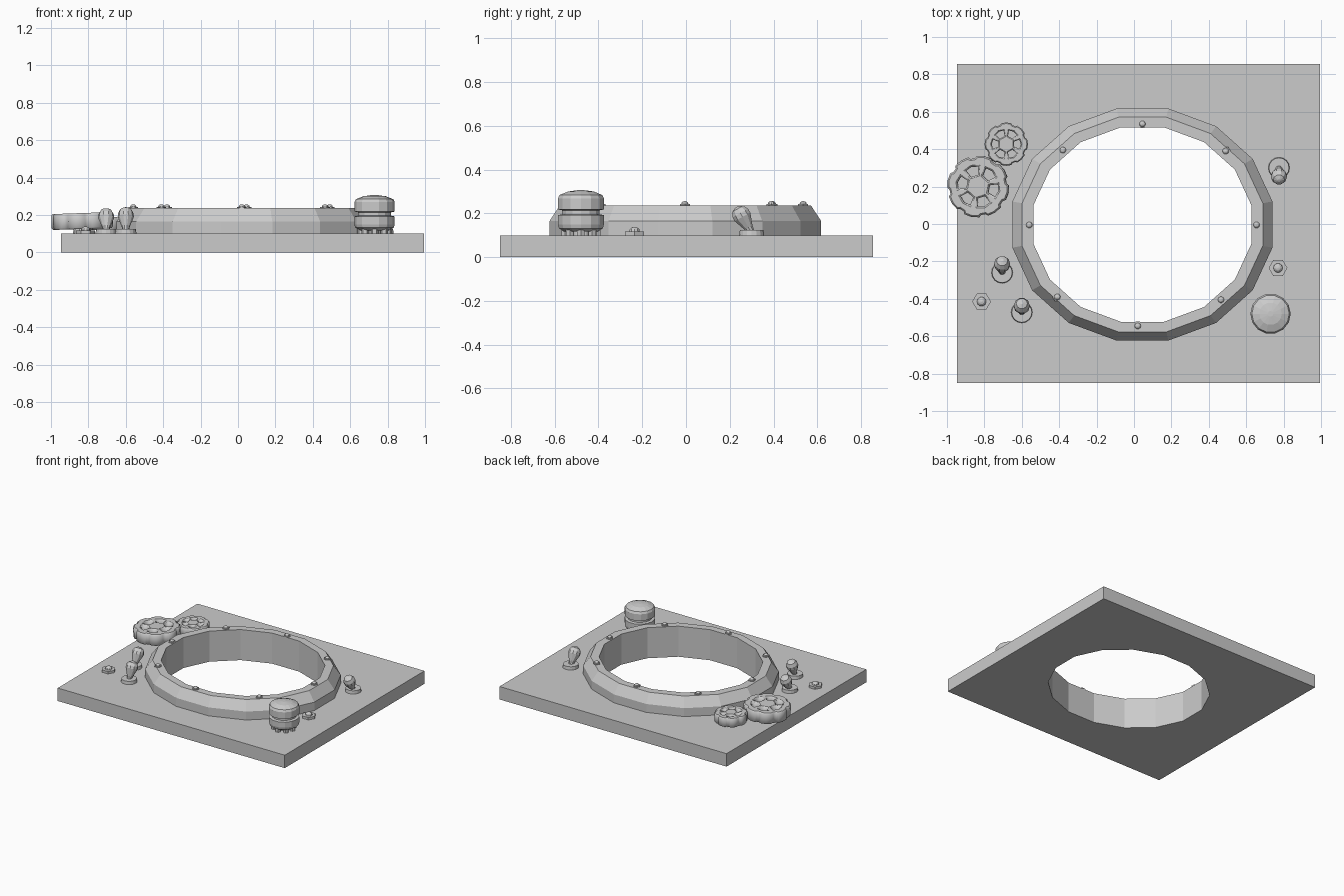
import bpy, bmesh
from math import sin, cos, pi, radians
from mathutils import Matrix, Vector

if "Cube" in bpy.data.objects:
    bpy.data.objects.remove(bpy.data.objects["Cube"])


def finish(name, bm, loc=(0, 0, 0), rot=(0, 0, 0)):
    bmesh.ops.recalc_face_normals(bm, faces=bm.faces[:])
    me = bpy.data.meshes.new(name)
    bm.to_mesh(me)
    bm.free()
    ob = bpy.data.objects.new(name, me)
    ob.location, ob.rotation_euler = loc, rot
    bpy.context.collection.objects.link(ob)
    return ob


def lathe(name, profile, n, loc=(0, 0, 0), rot=(0, 0, 0), phase=0.0, loop=False, sy=1.0):
    """Revolve (radius, z) points; loop=True closes the profile into a ring."""
    bm = bmesh.new()
    rows = []
    for r, z in profile:
        rows.append([bm.verts.new((r * cos(2 * pi * (i + phase) / n),
                                   r * sy * sin(2 * pi * (i + phase) / n), z)) for i in range(n)])
    pairs = list(zip(rows, rows[1:])) + ([(rows[-1], rows[0])] if loop else [])
    for a, b in pairs:
        for i in range(n):
            j = (i + 1) % n
            bm.faces.new((a[i], a[j], b[j], b[i]))
    if not loop:
        bm.faces.new(rows[0])
        bm.faces.new(rows[-1])
    return finish(name, bm, loc, rot)


# base plate with a 16-sided oval opening
CX, CY = 0.045, -0.003
OVAL = 0.892
bm = bmesh.new()
bmesh.ops.create_cube(bm, size=1, matrix=Matrix.Translation((0.025, 0.002, 0.05))
                      @ Matrix.Diagonal((1.94, 1.705, 0.1, 1)))
plate = finish("base_plate", bm)
cutter = lathe("opening_cutter", [(0.594, -0.2), (0.594, 0.3)], 16, (CX, CY, 0), phase=0.5, sy=OVAL)
cutter.hide_render = True
mod = plate.modifiers.new("opening", 'BOOLEAN')
mod.operation, mod.solver, mod.object = 'DIFFERENCE', 'EXACT', cutter
bpy.context.view_layer.objects.active = plate
bpy.ops.object.modifier_apply(modifier=mod.name)
bpy.data.objects.remove(cutter)

# raised collar around the opening
lathe("collar", [(0.594, 0.1), (0.709, 0.1), (0.709, 0.165), (0.656, 0.236), (0.594, 0.236)],
      16, (CX, CY, 0), phase=0.5, loop=True, sy=OVAL)


def bolt(name, x, y, z, hex_r, hex_h, dome_r, dome_h):
    lathe(name + "_washer", [(hex_r, 0), (hex_r, hex_h)], 6, (x, y, z))
    lathe(name + "_dome", [(dome_r, 0), (dome_r * 0.9, dome_h * 0.5),
                           (dome_r * 0.55, dome_h * 0.88), (dome_r * 0.1, dome_h)],
          10, (x, y, z + hex_h))


# rivets on the collar and loose bolts on the plate
rivets = [(0.045, 0.535), (0.49, 0.39), (0.655, -0.005), (0.465, -0.405),
          (0.02, -0.545), (-0.41, -0.39), (-0.56, -0.005), (-0.38, 0.395)]
for k, (x, y) in enumerate(rivets):
    bolt(f"rivet_{k}", x, y, 0.236, 0.026, 0.006, 0.017, 0.014)
for k, (x, y) in enumerate([(0.77, -0.235), (-0.815, -0.415)]):
    bolt(f"plate_bolt_{k}", x, y, 0.1, 0.05, 0.018, 0.025, 0.02)


# toggle levers: round base and tilted teardrop handle
def lever(name, x, y, dy):
    lathe(name + "_base", [(0.057, 0.1), (0.054, 0.124)], 16, (x, y, 0))
    axis = Vector((0, dy, 0.115))
    lathe(name + "_handle", [(0.016, 0), (0.022, 0.03), (0.043, 0.085),
                             (0.042, 0.105), (0.03, 0.128), (0.008, 0.138)],
          10, (x, y, 0.11), axis.to_track_quat('Z', 'Y').to_euler())


lever("lever_left_back", -0.705, -0.26, 0.065)
lever("lever_left_front", -0.6, -0.472, 0.045)
lever("lever_right", 0.775, 0.3, -0.065)


# lobed valve wheels with six windows
def valve_wheel(name, x, y, r, z0, z1, turn, tilt):
    cu = bpy.data.curves.new(name, 'CURVE')
    cu.dimensions, cu.fill_mode = '2D', 'BOTH'
    bev = r * 0.05
    cu.extrude = (z1 - z0) / 2 - bev
    cu.bevel_depth, cu.bevel_resolution, cu.offset = bev, 0, -bev

    def outline(polar):
        sp = cu.splines.new('POLY')
        sp.points.add(len(polar) - 1)
        for p, (rad, deg) in zip(sp.points, polar):
            a = radians(deg + turn)
            p.co = (rad * cos(a), rad * sin(a), 0, 1)
        sp.use_cyclic_u = True

    outline([(r * f, 45 * k + d) for k in range(8)
             for f, d in ((0.99, -14), (1.0, 0), (0.99, 14), (0.92, 18), (0.92, 27))])
    for k in range(6):
        c = 60 * k
        outline([(r * 0.38, c - 18), (r * 0.64, c - 19), (r * 0.67, c),
                 (r * 0.64, c + 19), (r * 0.38, c + 18)])
    tmp = bpy.data.objects.new(name + "_curve", cu)
    bpy.context.collection.objects.link(tmp)
    bpy.context.view_layer.update()
    me = bpy.data.meshes.new_from_object(
        tmp.evaluated_get(bpy.context.evaluated_depsgraph_get()))
    bpy.data.objects.remove(tmp)
    ob = bpy.data.objects.new(name, me)
    ob.location = (x, y, (z0 + z1) / 2)
    ob.rotation_euler = (0, radians(tilt), 0)
    bpy.context.collection.objects.link(ob)
    lathe(name + "_stem", [(r * 0.3, 0.1), (r * 0.25, z0 + 0.02)], 10, (x, y, 0))


valve_wheel("large_wheel", -0.833, 0.2, 0.166, 0.125, 0.21, -12, -2)
valve_wheel("small_wheel", -0.683, 0.427, 0.116, 0.12, 0.19, 0, 0)

# two-tier round knob on a stem with small feet
KX, KY = 0.73, -0.48
lathe("round_knob", [(0.08, 0.118), (0.103, 0.132), (0.108, 0.15), (0.108, 0.192), (0.088, 0.196),
                     (0.088, 0.214), (0.108, 0.218), (0.108, 0.268), (0.1, 0.284),
                     (0.06, 0.3), (0.015, 0.306)], 14, (KX, KY, 0))
lathe("knob_stem", [(0.05, 0.1), (0.05, 0.125)], 12, (KX, KY, 0))
for k in range(8):
    a = 2 * pi * k / 8
    lathe(f"knob_foot_{k}", [(0.02, 0.1), (0.02, 0.13)], 6,
          (KX + 0.072 * cos(a), KY + 0.072 * sin(a), 0))
